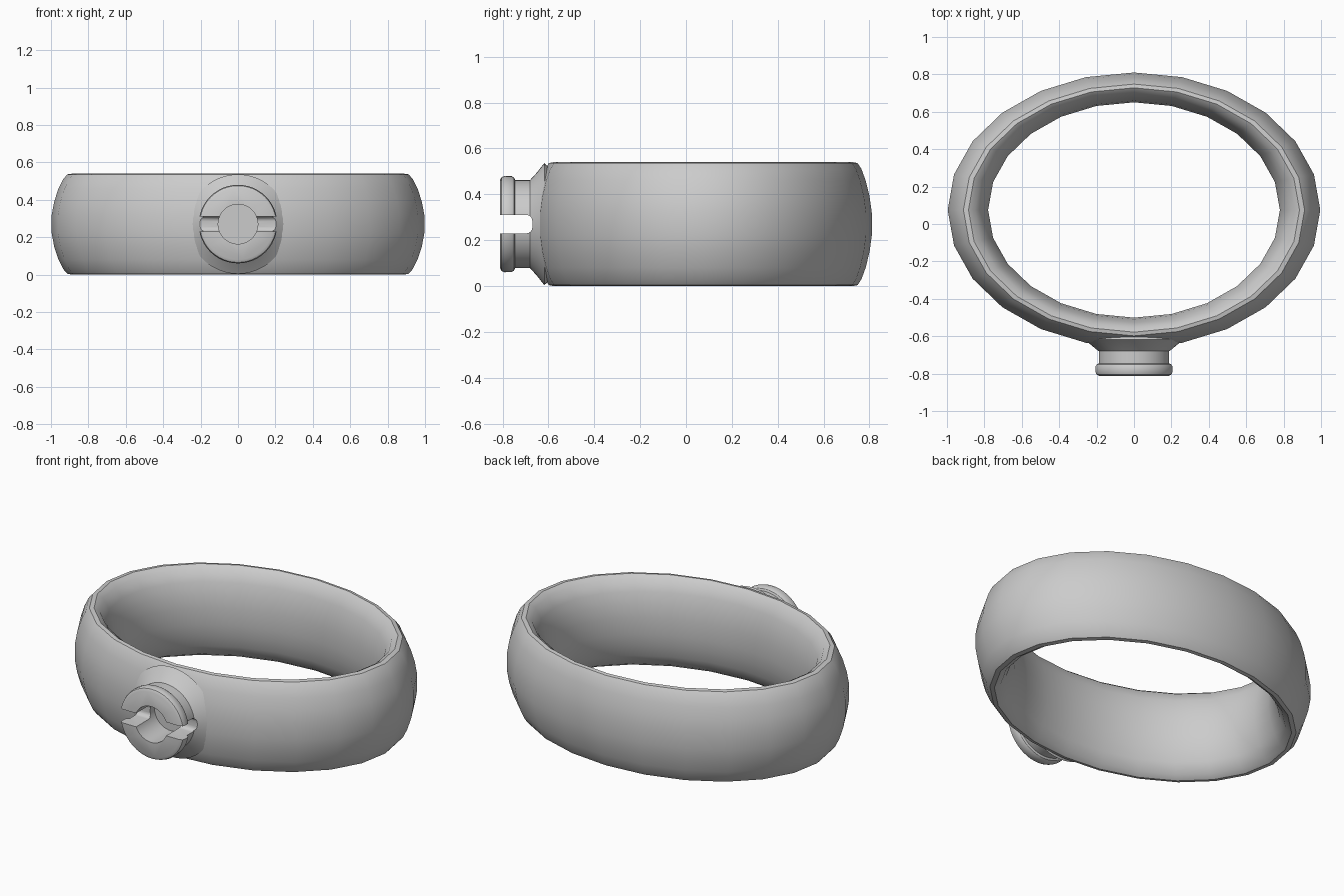
import bpy, bmesh, math
from mathutils import Matrix

if "Cube" in bpy.data.objects:
    bpy.data.objects.remove(bpy.data.objects["Cube"])

CZ = 0.27          # mid height of band and boss axis
CY = 0.075         # centre of the oval band

metal = bpy.data.materials.new("plain grey")
metal.diffuse_color = (0.6, 0.6, 0.6, 1)
metal.use_nodes = True
metal.node_tree.nodes["Principled BSDF"].inputs["Base Color"].default_value = metal.diffuse_color


def lathe(name, profile, n, matrix, closed=False):
    """Spin (radius, height) points round z, then place with matrix."""
    bm = bmesh.new()
    rings = []
    for r, h in profile:
        rings.append([bm.verts.new((r * math.cos(2 * math.pi * i / n),
                                    r * math.sin(2 * math.pi * i / n), h)) for i in range(n)])
    pairs = list(zip(rings, rings[1:]))
    if closed:
        pairs.append((rings[-1], rings[0]))
    else:
        bm.faces.new(rings[0])
        bm.faces.new(rings[-1])
    for a, b in pairs:
        for i in range(n):
            j = (i + 1) % n
            bm.faces.new((a[i], a[j], b[j], b[i]))
    bmesh.ops.transform(bm, matrix=matrix, verts=bm.verts)
    bmesh.ops.recalc_face_normals(bm, faces=bm.faces)
    return finish(name, bm)


def finish(name, bm):
    me = bpy.data.meshes.new(name)
    bm.to_mesh(me)
    bm.free()
    me.materials.append(metal)
    ob = bpy.data.objects.new(name, me)
    bpy.context.collection.objects.link(ob)
    return ob


def activate(ob):
    bpy.ops.object.select_all(action='DESELECT')
    ob.select_set(True)
    bpy.context.view_layer.objects.active = ob


def cut(ob, cutter):
    cutter.hide_render = True
    activate(ob)
    mod = ob.modifiers.new("cut", 'BOOLEAN')
    mod.operation = 'DIFFERENCE'
    mod.solver = 'EXACT'
    mod.object = cutter
    bpy.ops.object.modifier_apply(modifier=mod.name)
    bpy.data.objects.remove(cutter)


def smooth(ob, angle=30):
    activate(ob)
    bpy.ops.object.shade_smooth_by_angle(angle=math.radians(angle))


# Oval band: domed outside and inside, meeting at narrow rims
outer = [(0.885, 0.27), (0.912, 0.266), (0.935, 0.24), (0.96, 0.19), (0.983, 0.12), (0.996, 0.05)]
inner = [(0.78, 0.05), (0.792, 0.12), (0.815, 0.19), (0.85, 0.25)]
profile = (outer + [(r, -h) for r, h in reversed(outer)]
           + [(r, -h) for r, h in reversed(inner)] + inner)
band = lathe("oval_band", profile, 24,
             Matrix.Translation((0, CY, CZ)) @ Matrix.Diagonal((1.0, 0.738, 1, 1)), closed=True)

# Front boss: flared foot, neck and rounded lip, spun round the y axis
to_front = Matrix.Translation((0, 0, CZ)) @ Matrix.Rotation(math.pi / 2, 4, 'X')
boss = lathe("front_boss", [
    (0.19, 0.57), (0.25, 0.60), (0.266, 0.618), (0.225, 0.65), (0.192, 0.68),
    (0.192, 0.745), (0.203, 0.75), (0.209, 0.76), (0.21, 0.79), (0.205, 0.804),
    (0.19, 0.812)], 48, to_front)

# Round socket in the boss, with clearance in the band behind it
cut(boss, lathe("socket_cutter", [(0.106, 0.63), (0.106, 0.9)], 48, to_front))
cut(band, lathe("clearance_cutter", [(0.12, 0.61), (0.12, 0.9)], 32, to_front))

# Cross slot with a rounded floor
bm = bmesh.new()
section = [(-0.9, 0.04)] + [
    (-0.695 + 0.025 * math.sin(t), 0.015 + 0.025 * math.cos(t))
    for t in [k * math.pi / 8 for k in range(5)]]
section += [(y, -z) for y, z in reversed(section)]
face = bm.faces.new([bm.verts.new((-0.4, y, CZ + z)) for y, z in section])
ext = bmesh.ops.extrude_face_region(bm, geom=[face])
bmesh.ops.translate(bm, vec=(0.8, 0, 0),
                    verts=[v for v in ext["geom"] if isinstance(v, bmesh.types.BMVert)])
bmesh.ops.recalc_face_normals(bm, faces=bm.faces)
cut(boss, finish("slot_cutter", bm))

smooth(band, 35)
smooth(boss, 30)
